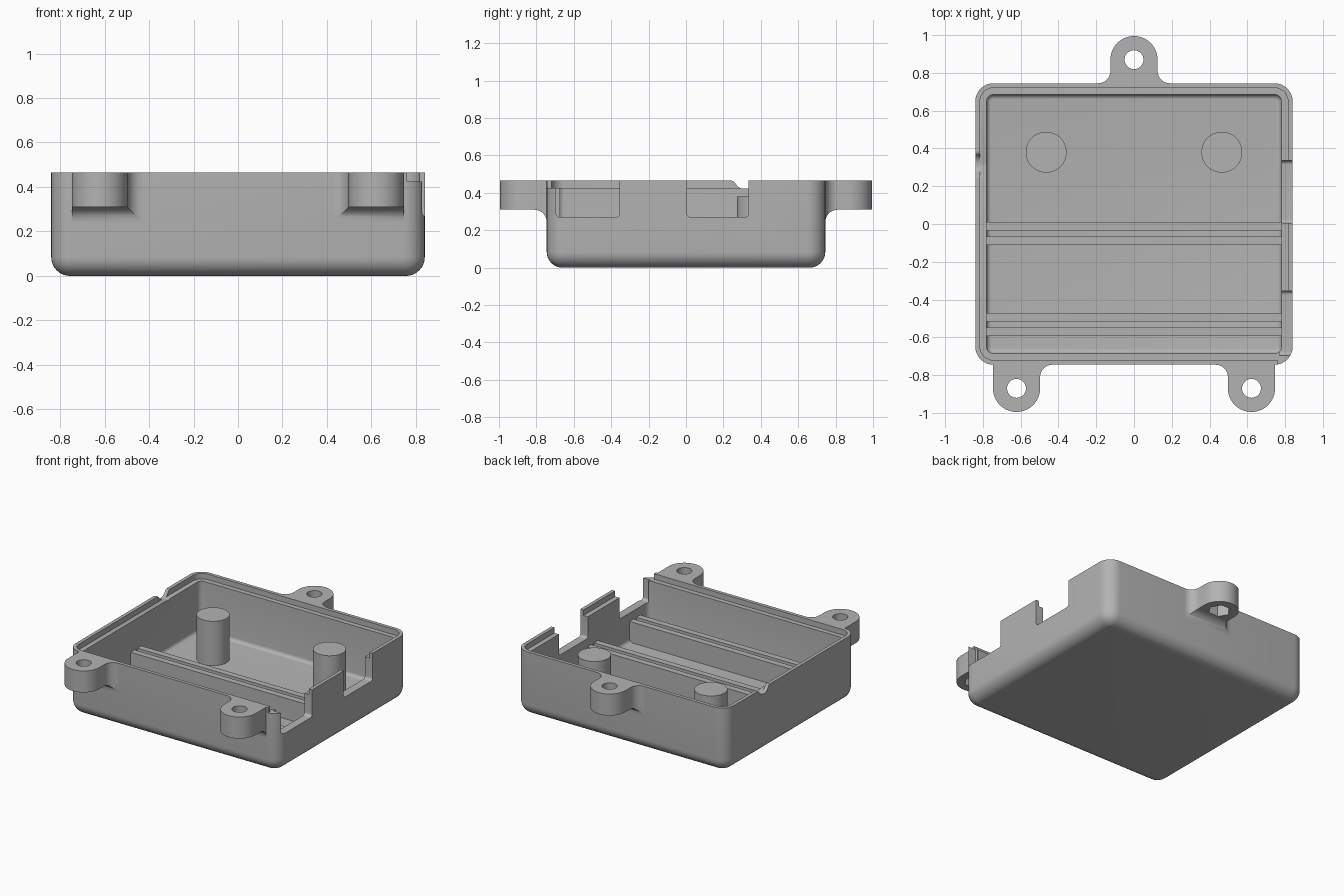
import bpy
import bmesh
from math import cos, sin, pi, radians

if "Cube" in bpy.data.objects:
    bpy.data.objects.remove(bpy.data.objects["Cube"])

grey = bpy.data.materials.new("plain grey")
grey.use_nodes = True
grey.diffuse_color = (0.45, 0.45, 0.45, 1)
grey.node_tree.nodes["Principled BSDF"].inputs["Base Color"].default_value = grey.diffuse_color

HX, HY, TOP = 0.84, 0.745, 0.465
FLOOR, LEDGE = 0.06, 0.425


def loft(name, rings):
    """Closed solid through rings of equal length, capped at both ends."""
    bm = bmesh.new()
    rows = [[bm.verts.new(p) for p in ring] for ring in rings]
    n = len(rows[0])
    for a, b in zip(rows, rows[1:]):
        for i in range(n):
            j = (i + 1) % n
            bm.faces.new((a[i], a[j], b[j], b[i]))
    bm.faces.new(rows[0][::-1])
    bm.faces.new(rows[-1])
    bmesh.ops.recalc_face_normals(bm, faces=bm.faces)
    mesh = bpy.data.meshes.new(name)
    bm.to_mesh(mesh)
    bm.free()
    mesh.materials.append(grey)
    obj = bpy.data.objects.new(name, mesh)
    bpy.context.collection.objects.link(obj)
    return obj


def rounded_rect(hx, hy, r, z, steps=8):
    points = []
    for k, (sx, sy) in enumerate([(1, 1), (-1, 1), (-1, -1), (1, -1)]):
        for i in range(steps + 1):
            a = (k + i / steps) * pi / 2
            points.append((sx * (hx - r) + r * cos(a), sy * (hy - r) + r * sin(a), z))
    return points


def disc(x, y, r, z, n):
    return [(x + r * cos(2 * pi * i / n), y + r * sin(2 * pi * i / n), z) for i in range(n)]


def cylinder(name, x, y, r, z0, z1, n=48):
    return loft(name, [disc(x, y, r, z, n) for z in (z0, z1)])


def box(name, x0, x1, y0, y1, z0, z1):
    return loft(name, [[(x0, y0, z), (x1, y0, z), (x1, y1, z), (x0, y1, z)] for z in (z0, z1)])


def cut(obj, cutter):
    cutter.hide_render = True
    mod = obj.modifiers.new("cut", "BOOLEAN")
    mod.operation = "DIFFERENCE"
    mod.solver = "EXACT"
    mod.object = cutter
    bpy.context.view_layer.objects.active = obj
    bpy.ops.object.modifier_apply(modifier=mod.name)
    bpy.data.objects.remove(cutter)


def smooth(obj):
    bpy.ops.object.select_all(action="DESELECT")
    obj.select_set(True)
    bpy.context.view_layer.objects.active = obj
    bpy.ops.object.shade_smooth_by_angle(angle=radians(30))


# Tray shell: rounded outside, stepped rim, hollow inside
CORNER, ROUND, COVE = 0.095, 0.085, 0.025
rings = []
for i in range(9):
    a = i / 8 * pi / 2
    t = ROUND * (1 - sin(a))
    rings.append(rounded_rect(HX - t, HY - t, CORNER - t, ROUND * (1 - cos(a))))
rings.append(rounded_rect(HX, HY, CORNER, TOP))
for t, r, z in [(0.025, 0.07, TOP), (0.025, 0.07, LEDGE), (0.06, 0.035, LEDGE)]:
    rings.append(rounded_rect(HX - t, HY - t, r, z))
for i in range(6):
    a = i / 5 * pi / 2
    t = COVE * (1 - cos(a))
    rings.append(rounded_rect(HX - 0.06 - t, HY - 0.06 - t, 0.035 - t, FLOOR + COVE * (1 - sin(a))))
tray = loft("tray_shell", rings)

# Two connector openings in the right-hand wall, with rounded lower corners
for y0, y1 in [(-0.695, -0.355), (0.005, 0.335)]:
    mid, half, low, high = (y0 + y1) / 2, (y1 - y0) / 2, 0.27, 0.67
    outline = rounded_rect(half, (high - low) / 2, 0.02, 0)
    cut(tray, loft("opening_cutter", [[(x, mid + p[0], (low + high) / 2 + p[1]) for p in outline]
                                      for x in (0.77, 0.9)]))

# Lowered rim at the front corner
cut(tray, box("corner_cutter", 0.76, 0.9, -0.8, -0.67, LEDGE, 0.6))

# Cable notch in the opposite wall, with flared top
half_notch = [(0.07, 0.55), (0.07, 0.464), (0.057, 0.459), (0.05, 0.449),
              (0.04, 0.435), (0.025, 0.426), (0.01, 0.422)]
notch = half_notch + [(-y, z) for y, z in reversed(half_notch)]
cut(tray, loft("notch_cutter", [[(x, 0.315 + y, z) for y, z in notch] for x in (-0.9, -0.76)]))
smooth(tray)

# Support posts
for side, x in (("right", -0.465), ("left", 0.465)):
    smooth(cylinder(side + "_post", x, 0.38, 0.108, FLOOR - 0.02, 0.38))

# Two pairs of rails across the floor
for pair, y in (("middle", -0.05), ("front", -0.5325)):
    for s, which in ((1, "back"), (-1, "front")):
        c = y + s * 0.0385
        box(pair + "_rail_" + which, -0.785, 0.785, c - 0.0225, c + 0.0225, FLOOR - 0.02, 0.21)

# Mounting ears: rounded tab, flared root, screw hole and nut pocket
EAR, BLEND, UNDER, SINK = 0.125, 0.065, 0.31, 0.005


def ear(name, cx, facing, flare_minus, flare_plus):
    def width(a, flare):
        return EAR + (BLEND * (1 - sin(a)) if flare else 0)

    def place(u, d, z):
        return (cx + u, facing * (HY + d), z)

    steps = [i / 8 * pi / 2 for i in range(9)]
    root = [(-SINK, 0)] + [(BLEND * (1 - cos(a)), a) for a in steps]
    plan = [(width(a, flare_plus), d) for d, a in root]
    plan += [(EAR * cos(pi * i / 24), EAR + EAR * sin(pi * i / 24)) for i in range(25)]
    plan += [(-width(a, flare_minus), d) for d, a in reversed(root)]
    tab = loft(name, [[place(u, d, z) for u, d in plan] for z in (UNDER, TOP)])
    y = facing * (HY + EAR)
    cut(tab, cylinder("hole_cutter", cx, y, 0.05, 0.2, 0.6, 32))
    cut(tab, cylinder("nut_cutter", cx, y, 0.075, 0.2, 0.39, 6))
    smooth(tab)

    # Concave fillet between the wall and the underside of the tab
    rows = []
    for d, a in root:
        low = UNDER - 0.0005 - BLEND * (1 - sin(a))
        wide, narrow = width(a, flare_plus), -width(a, flare_minus)
        rows.append([place(narrow, d, UNDER), place(wide, d, UNDER),
                     place(wide, d, low), place(narrow, d, low)])
    smooth(loft(name + "_fillet", rows))


ear("back_ear", 0, 1, True, True)
ear("front_right_ear", -0.622, -1, False, True)
ear("front_left_ear", 0.622, -1, True, False)
